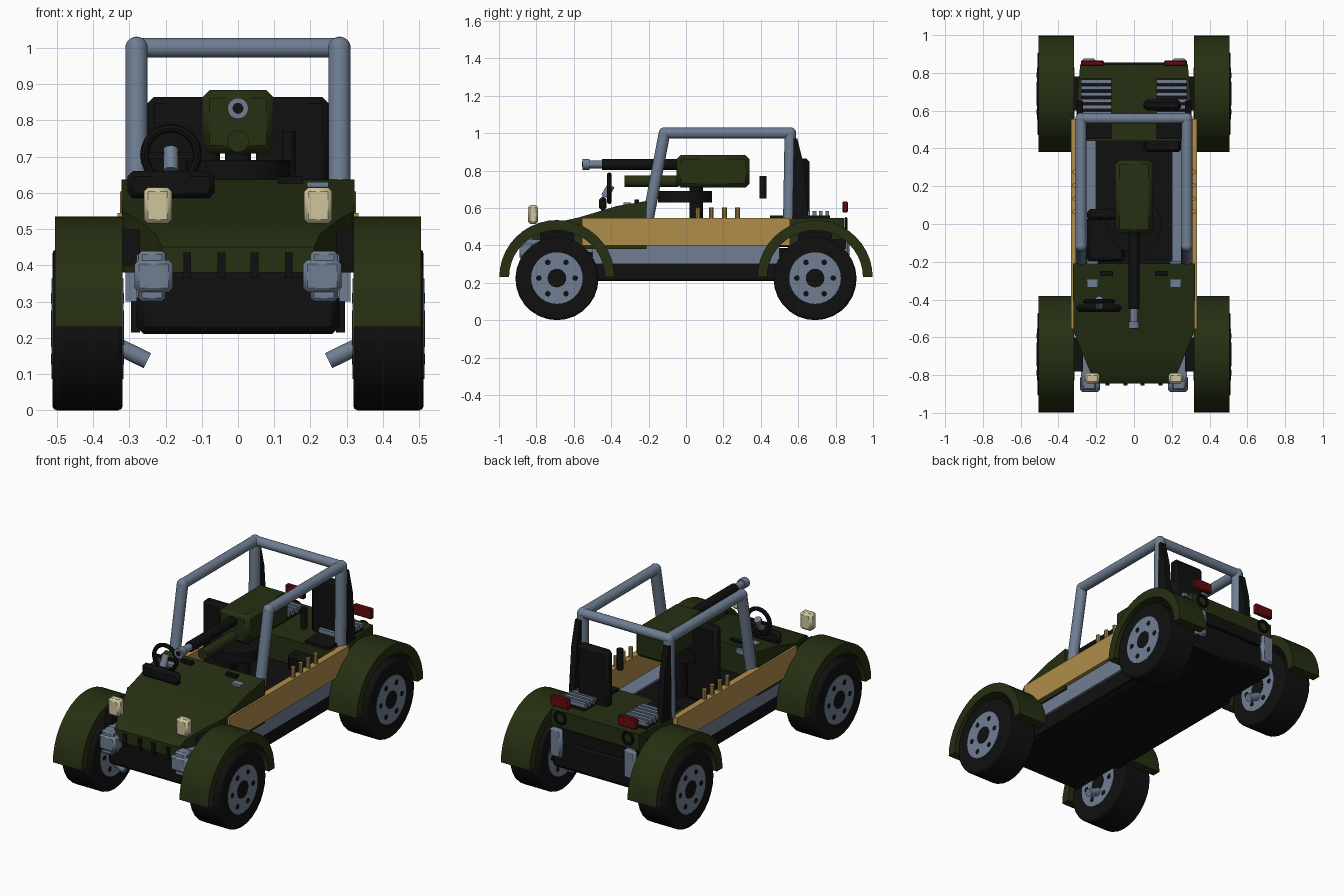
import bpy, bmesh, math
from mathutils import Vector

if "Cube" in bpy.data.objects:
    bpy.data.objects.remove(bpy.data.objects["Cube"])


def material(name, rgb):
    m = bpy.data.materials.new(name)
    m.use_nodes = True
    m.diffuse_color = (*rgb, 1)
    bsdf = next(n for n in m.node_tree.nodes if n.type == 'BSDF_PRINCIPLED')
    bsdf.inputs["Base Color"].default_value = (*rgb, 1)
    return m


GREEN = material("olive_green", (0.019, 0.029, 0.006))
BLACK = material("black", (0.005, 0.005, 0.005))
STEEL = material("steel_blue", (0.16, 0.21, 0.29))
TAN = material("tan", (0.43, 0.27, 0.07))
CREAM = material("cream", (0.62, 0.56, 0.33))
RED = material("dark_red", (0.12, 0.003, 0.005))
made = []


def finish(name, bm, mat):
    bmesh.ops.recalc_face_normals(bm, faces=bm.faces)
    me = bpy.data.meshes.new(name)
    bm.to_mesh(me)
    bm.free()
    me.materials.append(mat)
    ob = bpy.data.objects.new(name, me)
    bpy.context.collection.objects.link(ob)
    made.append(ob)
    return ob


def bevel(ob, width, segments=1):
    mod = ob.modifiers.new("bevel", 'BEVEL')
    mod.width, mod.segments = width, segments
    mod.limit_method = 'ANGLE'
    return ob


def loft(name, sections, mat):
    """Join rectangular sections (y, half-width or (x0, x1), z0, z1) along y."""
    bm = bmesh.new()
    rings = []
    for y, w, z0, z1 in sections:
        x0, x1 = w if isinstance(w, tuple) else (-w, w)
        rings.append([bm.verts.new(p) for p in ((x0, y, z0), (x1, y, z0), (x1, y, z1), (x0, y, z1))])
    for a, b in zip(rings, rings[1:]):
        for i in range(4):
            j = (i + 1) % 4
            bm.faces.new((a[i], a[j], b[j], b[i]))
    bm.faces.new(rings[0])
    bm.faces.new(rings[-1])
    return finish(name, bm, mat)


def box(name, x, y, z, mat, bev=0):
    ob = loft(name, [(v, (min(x), max(x)), *z) for v in y], mat)
    return bevel(ob, bev) if bev else ob


def prism(name, profile, x0, x1, mat):
    """Extrude a (y, z) outline across x."""
    bm = bmesh.new()
    face = bm.faces.new([bm.verts.new((x0, y, z)) for y, z in profile])
    new = bmesh.ops.extrude_face_region(bm, geom=[face])["geom"]
    bmesh.ops.translate(bm, vec=(x1 - x0, 0, 0), verts=[v for v in new if isinstance(v, bmesh.types.BMVert)])
    return finish(name, bm, mat)


def rod(name, p, q, r, mat, sides=20):
    p, q = Vector(p), Vector(q)
    bm = bmesh.new()
    bmesh.ops.create_cone(bm, cap_ends=True, segments=sides, radius1=r, radius2=r, depth=(q - p).length)
    ob = finish(name, bm, mat)
    ob.rotation_euler = (q - p).to_track_quat('Z', 'Y').to_euler()
    ob.location = (p + q) / 2
    return ob


def ball(name, p, r, mat):
    bm = bmesh.new()
    bmesh.ops.create_uvsphere(bm, u_segments=16, v_segments=10, radius=r)
    finish(name, bm, mat).location = p


def ring(name, centre, radius, thick, mat):
    bm = bmesh.new()
    n, k = 24, 8
    grid = []
    for i in range(n):
        a = math.tau * i / n
        loop = []
        for j in range(k):
            b = math.tau * j / k
            d = radius + thick * math.cos(b)
            loop.append(bm.verts.new((d * math.cos(a), thick * math.sin(b), d * math.sin(a))))
        grid.append(loop)
    for i in range(n):
        for j in range(k):
            a, b = grid[i], grid[(i + 1) % n]
            bm.faces.new((a[j], b[j], b[(j + 1) % k], a[(j + 1) % k]))
    ob = finish(name, bm, mat)
    ob.location = centre
    return ob


# Chassis and bodywork
bevel(box("chassis", (-.28, .28), (-.82, .855), (.21, .385), BLACK), .02)
box("rear_bulkhead", (-.28, .28), (.6, .855), (.38, .45), BLACK)
loft("hood", [(-.845, .21, .38, .45), (-.8, .225, .38, .485), (-.68, .275, .38, .525),
              (-.57, .32, .38, .55), (-.37, .322, .38, .61), (-.21, .322, .38, .637)], GREEN)
loft("rear_deck", [(.44, .3, .4, .545), (.6, .305, .4, .545), (.845, .285, .44, .545)], GREEN)
box("cockpit_floor", (-.2, .2), (-.21, .45), (.38, .4), BLACK)
for x in (-.14, -.045, .045, .14):
    box("grille_slot", (x - .011, x + .011), (-.855, -.84), (.365, .435), BLACK)

# Paired parts
for s in (1, -1):
    side = "left" if s > 0 else "right"

    def sx(a, b):
        return (s * a, s * b)

    prism(side + "_sill", [(-.5, .3), (.5, .3), (.5, .41), (-.5, .41)], s * .2, s * .31, STEEL)
    prism(side + "_lower_skirt", [(-.48, .215), (.48, .215), (.48, .302), (-.48, .302)], s * .27, s * .295, BLACK)
    prism(side + "_door_panel", [(-.555, .4), (.555, .4), (.555, .545), (-.555, .545)], s * .295, s * .333, TAN)
    for i in range(4):
        y = .065 + .07 * i
        rod(side + "_ammo_peg", (s * .313, y, .54), (s * .313, y, .603), .013, TAN, 10)
    box(side + "_front_rail", sx(.215, .28), (-.86, -.5), (.31, .43), STEEL)
    bevel(box(side + "_front_bracket", sx(.18, .285), (-.89, -.8), (.325, .415), STEEL), .012)
    box(side + "_front_bracket_core", sx(.2, .275), (-.88, -.81), (.3, .44), STEEL, .01)
    box(side + "_rear_bracket", sx(.2, .28), (.83, .875), (.28, .45), STEEL, .012)
    box(side + "_headlight", sx(.182, .26), (-.845, -.79), (.515, .615), CREAM, .012)
    box(side + "_tail_light", sx(.16, .28), (.837, .865), (.575, .635), RED, .005)
    ring(side + "_tow_ring", (s * .22, .855, .51), .033, .008, BLACK)
    box(side + "_hood_hinge", sx(.11, .18), (-.275, -.25), (.62, .645), BLACK)
    box(side + "_hood_latch", sx(.19, .25), (-.335, -.295), (.6, .63), STEEL)
    box(side + "_hood_clip", sx(.19, .25), (-.215, -.195), (.6, .63), STEEL)
    box(side + "_vent_base", sx(.12, .28), (.45, .77), (.54, .56), BLACK)
    for i in range(6):
        y = .585 + .034 * i
        box(side + "_vent_slat", sx(.12, .28), (y - .01, y + .01), (.555, .583), STEEL)

    # Roll cage
    x = s * .28
    foot, front, rear = (x, -.205, .53), (x, -.115, 1), (x, .558, 1)
    rod(side + "_front_post", foot, front, .031, STEEL)
    rod(side + "_roof_rail", front, rear, .029, STEEL)
    rod(side + "_rear_post", (x, .55, .54), rear, .031, STEEL)
    ball(side + "_front_joint", front, .031, STEEL)
    ball(side + "_rear_joint", rear, .031, STEEL)
    prism(side + "_post_gusset", [(.56, .54), (.655, .54), (.63, .83), (.595, .97), (.56, .97)],
          s * .27, s * .305, BLACK)

    # Wheels, fenders and axle stubs
    for end, yc in (("front", -.69), ("rear", .69)):
        tag = side + "_" + end
        bevel(rod(tag + "_tyre", (s * .318, yc, .222), (s * .512, yc, .222), .222, BLACK, 28), .012, 2)
        for face, a, b in (("outer", .505, .514), ("inner", .322, .316)):
            out = .002 if b > a else -.002
            rod(tag + "_" + face + "_hub", (s * a, yc, .225), (s * b, yc, .225), .138, STEEL, 28)
            rod(tag + "_" + face + "_bore", (s * a, yc, .225), (s * (b + out), yc, .225), .05, BLACK)
            for i in range(6):
                t = math.tau * i / 6
                y, z = yc + .097 * math.cos(t), .225 + .097 * math.sin(t)
                rod(tag + "_lug", (s * a, y, z), (s * (b + out), y, z), .015, BLACK, 10)
        angles = [math.pi * i / 20 for i in range(21)]
        arc = [(yc + .308 * math.cos(t), .23 + .305 * math.sin(t)) for t in angles]
        arc += [(yc + .256 * math.cos(t), .23 + .25 * math.sin(t)) for t in reversed(angles)]
        prism(tag + "_fender", arc, s * .318, s * .505, GREEN)
        box(tag + "_fender_mount", sx(.27, .325), (yc - .09, yc + .09), (.4, .5), BLACK)
        rod(tag + "_axle_stub", (s * .25, yc, .137), (s * .4, yc, .21), .023, STEEL, 16)

rod("rear_roof_bar", (-.28, .558, 1), (.28, .558, 1), .027, STEEL)

# Seats
for name, x, y in (("driver_seat", (-.25, -.05), .02), ("rear_seat", (.05, .25), .6)):
    box(name + "_back", x, (y, y + .06), (.4, .865), BLACK, .018)
    box(name + "_cushion", x, (y - .22, y + .02), (.39, .49), BLACK, .015)
rod("gear_lever", (.14, .412, .65), (.14, .412, .77), .018, BLACK, 12)

# Dashboard and steering
box("dashboard", (-.305, -.065), (-.465, -.425), (.585, .66), BLACK, .015)
ring("steering_wheel", (-.185, -.41, .705), .073, .012, BLACK)
box("steering_spoke", (-.255, -.115), (-.415, -.405), (.695, .712), BLACK)
rod("steering_column", (-.185, -.435, .66), (-.185, -.4, .72), .021, STEEL, 12)

# Turret and gun
rod("turret_ring", (0, -.005, .63), (0, -.005, .69), .145, BLACK, 32)
rod("turret_pedestal", (0, .055, .39), (0, .055, .73), .036, BLACK)
box("turret_body", (-.1, .1), (-.05, .34), (.708, .883), GREEN, .022)
rod("lower_barrel", (0, -.33, .742), (0, -.04, .742), .03, GREEN)
rod("gun_barrel", (0, -.45, .833), (0, -.04, .833), .029, BLACK)
rod("muzzle_neck", (0, -.52, .833), (0, -.44, .833), .021, STEEL)
rod("muzzle_tip", (0, -.553, .833), (0, -.515, .833), .029, STEEL)
rod("muzzle_bore", (0, -.555, .833), (0, -.54, .833), .015, BLACK)

# Smooth curved surfaces, keep corners crisp
bpy.ops.object.select_all(action='DESELECT')
for ob in made:
    ob.select_set(True)
bpy.context.view_layer.objects.active = made[0]
bpy.ops.object.shade_smooth_by_angle(angle=math.radians(35))
